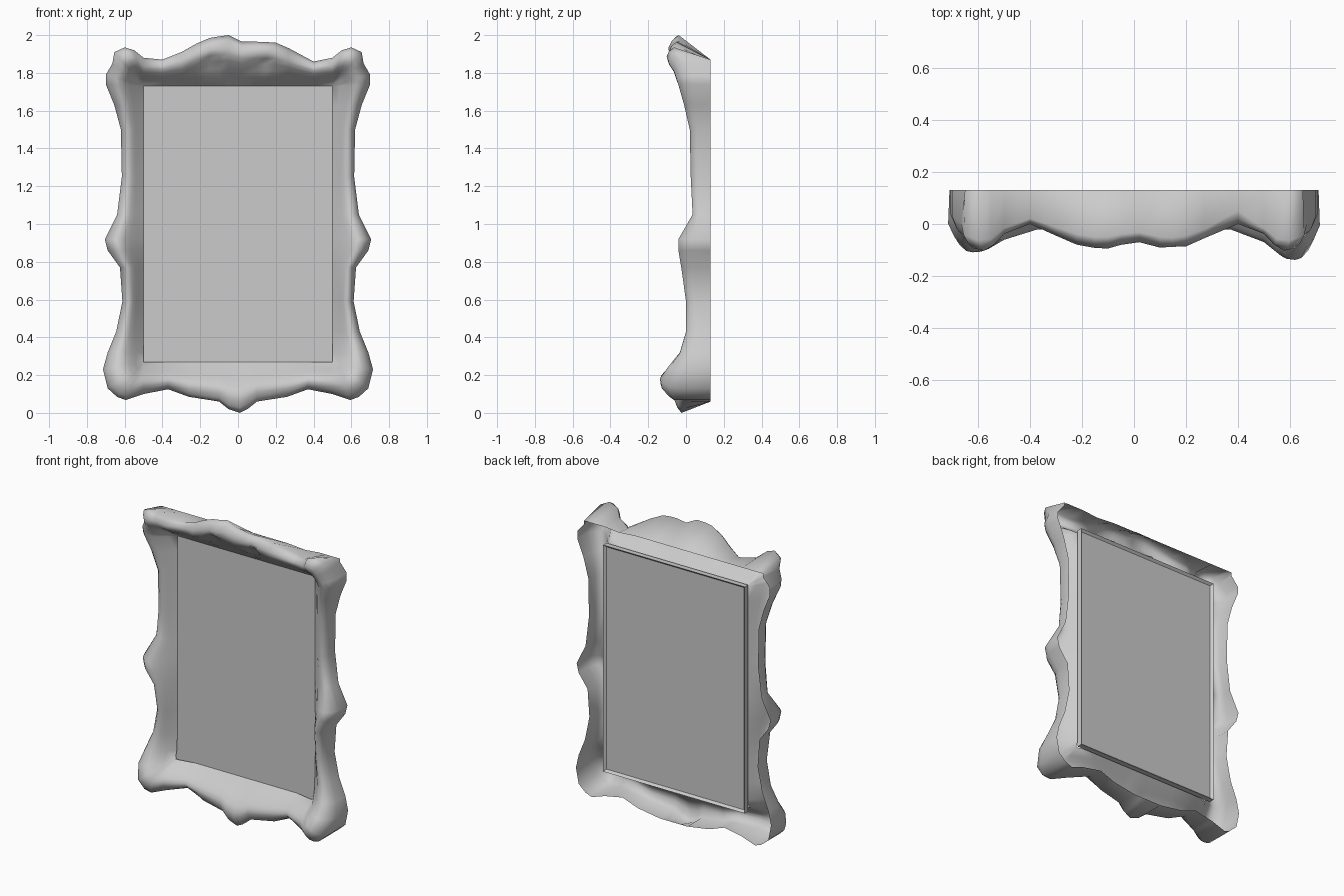
import bpy
import bmesh
from math import exp, radians
from mathutils import Vector

cube = bpy.data.objects.get("Cube")
if cube:
    bpy.data.objects.remove(cube, do_unlink=True)


def make_material(name, color):
    mat = bpy.data.materials.new(name)
    mat.diffuse_color = color
    mat.use_nodes = True
    mat.node_tree.nodes["Principled BSDF"].inputs["Base Color"].default_value = color
    return mat


grey = make_material("plain grey", (0.6, 0.6, 0.6, 1))


def finish(name, bm, angle):
    bmesh.ops.recalc_face_normals(bm, faces=bm.faces)
    mesh = bpy.data.meshes.new(name)
    bm.to_mesh(mesh)
    bm.free()
    mesh.materials.append(grey)
    obj = bpy.data.objects.new(name, mesh)
    bpy.context.collection.objects.link(obj)
    bpy.ops.object.select_all(action="DESELECT")
    obj.select_set(True)
    bpy.context.view_layer.objects.active = obj
    bpy.ops.object.shade_smooth_by_angle(angle=radians(angle))
    return obj


def clamp(value, low, high):
    return max(low, min(high, value))


# Main levels of the frame
BACK, LIP = 0.13, 0.085
HALF_WIDTH, SILL, HEAD = 0.5, 0.27, 1.73

# Carved outline: x, z and depth of the front ridge
crest = [
    (-0.4, 1.87, 0), (-0.3, 1.91, -0.045), (-0.22, 1.955, -0.08),
    (-0.15, 1.985, -0.095), (-0.1, 1.993, -0.095),
    (-0.05, 2, -0.08), (0.02, 1.965, -0.07), (0.1, 1.965, -0.095),
    (0.15, 1.963, -0.098), (0.2, 1.96, -0.088), (0.27, 1.93, -0.055),
    (0.4, 1.86, 0),
]
side = [
    (0.5, 1.88, -0.03), (0.55, 1.92, -0.05), (0.6, 1.935, -0.06),
    (0.655, 1.91, -0.05), (0.665, 1.85, -0.05), (0.7, 1.79, -0.05),
    (0.7, 1.74, -0.04), (0.655, 1.63, -0.01), (0.62, 1.5, 0.02),
    (0.615, 1.25, 0.025), (0.64, 1.05, 0.035), (0.705, 0.92, -0.04),
    (0.69, 0.86, -0.04), (0.625, 0.77, -0.025), (0.612, 0.59, 0),
    (0.645, 0.43, 0), (0.69, 0.32, -0.02), (0.715, 0.23, -0.04),
    (0.69, 0.13, -0.06),
]
base = [
    (0.64, 0.085, -0.06), (0.595, 0.068, -0.06), (0.5, 0.1, -0.04),
    (0.37, 0.125, -0.02), (0.26, 0.085, -0.02), (0.1, 0.06, -0.04),
    (0.05, 0.02, -0.055),
]
half = side + base
tip = [(0.01, 0, -0.06)]
mirrored = [(-x, z, f) for x, z, f in reversed(half)]
outline = crest + half + tip + mirrored

# Soft local swellings and hollows: x, z, radius, depth to reach
sculpting = [
    (0.61, 0.17, 0.1, -0.14), (-0.61, 0.17, 0.1, -0.11),
    (0.59, 1.88, 0.065, -0.105), (-0.59, 1.88, 0.065, -0.105),
    (0.14, 1.84, 0.045, 0), (-0.14, 1.84, 0.045, 0),
]


def section(x, z, front):
    """Open cross-section of the moulding, from the pane out to the wall side."""
    inner = Vector((clamp(x, -HALF_WIDTH, HALF_WIDTH), 0, clamp(z, SILL, HEAD)))
    outer = Vector((x, 0, z))
    overhang = z > 1.86 or z < 0.12
    profile = [(0, 0), (0.2, 0.34), (0.35, 0.62), (0.5, 0.87), (0.63, 1), (0.76, 1),
               (0.9, 0.9 if overhang else 0.78), (1, 0.75 if overhang else 0.4)]
    points = []
    for t, w in profile:
        p = inner.lerp(outer, t)
        p.y = LIP + (front - LIP) * w
        for cx, cz, radius, depth in sculpting:
            near = exp(-((p.x - cx) ** 2 + (p.z - cz) ** 2) / radius ** 2)
            p.y += (depth - p.y) * near
        points.append(p)
    # The rear edge is plainer and does not follow the overhanging carving
    reach = 0.65 if z > 1.8 else 0.71
    points.append(Vector((clamp(x, -reach, reach), BACK, clamp(z, 0.06, 1.87))))
    return points


# Carved frame: a shell lofted around the opening, hollow at the back
bm = bmesh.new()
rings = [[bm.verts.new(p) for p in section(*s)] for s in outline]
for i, ring in enumerate(rings):
    following = rings[(i + 1) % len(rings)]
    for j in range(len(ring) - 1):
        bm.faces.new((ring[j], ring[j + 1], following[j + 1], following[j]))
bmesh.ops.remove_doubles(bm, verts=bm.verts, dist=0.0005)
finish("carved_frame", bm, 80)

# Pane: a thin box with a raised rim around its back
bm = bmesh.new()
bmesh.ops.create_cube(bm, size=1)
bmesh.ops.scale(bm, vec=(1.03, 0.035, 1.49), verts=bm.verts)
bmesh.ops.translate(bm, vec=(0, LIP + 0.0225, 1), verts=bm.verts)
bm.normal_update()
rear = [f for f in bm.faces if f.normal.y > 0.9]
bmesh.ops.inset_region(bm, faces=rear, thickness=0.02, depth=0)
bmesh.ops.translate(bm, vec=(0, -0.015, 0), verts=rear[0].verts)
finish("pane", bm, 30)
